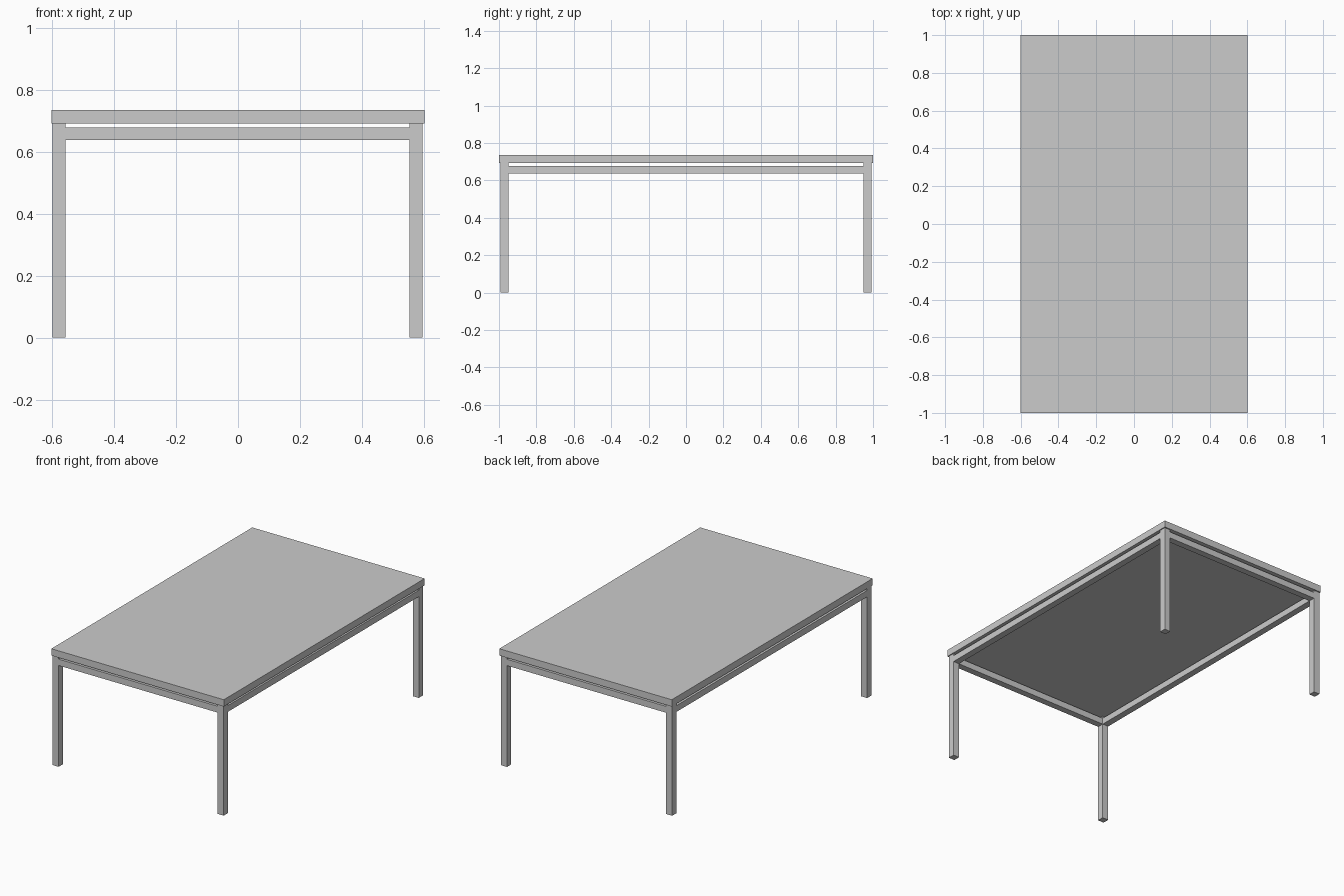
import bpy

if "Cube" in bpy.data.objects:
    bpy.data.objects.remove(bpy.data.objects["Cube"])

def box(name, x, y, z):
    """Box from (min, max) ranges on each axis."""
    bpy.ops.mesh.primitive_cube_add(
        size=1, location=[(a + b) / 2 for a, b in (x, y, z)])
    o = bpy.context.object
    o.name = name
    o.scale = [b - a for a, b in (x, y, z)]
    bpy.ops.object.transform_apply(location=False, rotation=False, scale=True)
    return o

T = 0.042                      # square section of the frame
X0, X1 = -0.598, 0.595         # outer faces of the frame
Y0, Y1 = -0.992, 0.992
TOP_Z, UNDER_Z = 0.735, 0.692
RAIL = (0.638, 0.678)

# Table top
box("table_top", (-0.601, 0.601), (-1, 1), (UNDER_Z, TOP_Z))

xs = {"left": (X0, X0 + T), "right": (X1 - T, X1)}
ys = {"front": (Y0, Y0 + T), "back": (Y1 - T, Y1)}

# Legs at the four corners
for xn, x in xs.items():
    for yn, y in ys.items():
        box(f"{yn}_{xn}_leg", x, y, (0, UNDER_Z))

# Rails between the legs, flush with their outer faces
for yn, y in ys.items():
    box(f"{yn}_rail", (X0 + T, X1 - T), y, RAIL)
for xn, x in xs.items():
    box(f"{xn}_rail", x, (Y0 + T, Y1 - T), RAIL)
